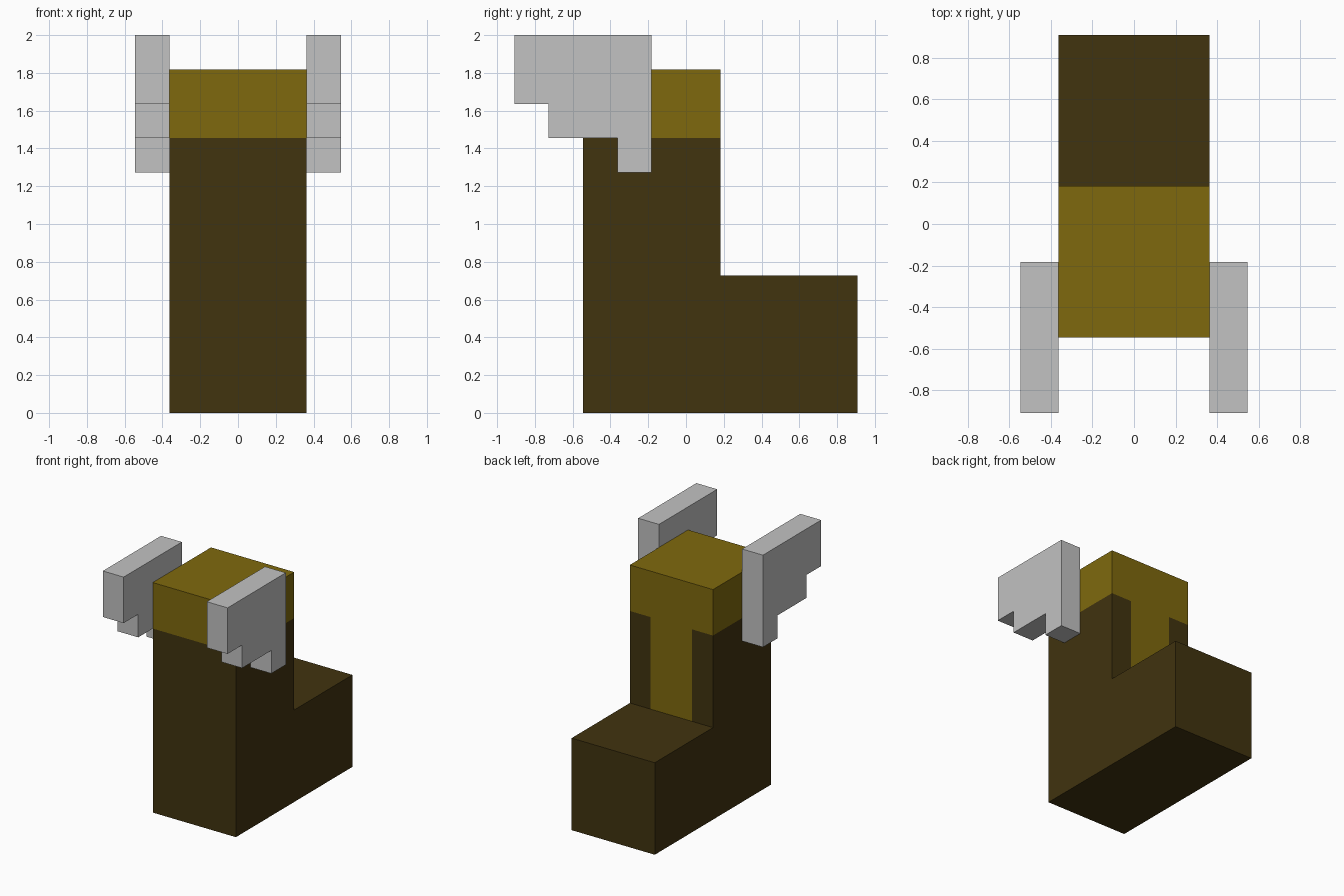
import bpy, bmesh

if "Cube" in bpy.data.objects:
    bpy.data.objects.remove(bpy.data.objects["Cube"])

U = 2 / 11  # model is laid out on a regular block grid


def material(name, rgb):
    lin = [c / 12.92 if c <= 0.04045 else ((c + 0.055) / 1.055) ** 2.4
           for c in (v / 255 for v in rgb)]
    m = bpy.data.materials.new(name)
    m.diffuse_color = (*lin, 1)
    m.use_nodes = True
    m.node_tree.nodes["Principled BSDF"].inputs["Base Color"].default_value = m.diffuse_color
    return m


brown = material("dark_brown_leather", (65, 51, 15))
gold = material("gold_trim", (127, 105, 13))
silver = material("silver_wing", (194, 194, 194))


def extrude_profile(profile, x0, x1):
    """Side profile of (y, z) grid points swept from x0 to x1."""
    bm = bmesh.new()
    face = bm.faces.new([bm.verts.new((x0 * U, y * U, z * U)) for y, z in profile])
    ext = bmesh.ops.extrude_face_region(bm, geom=[face])
    verts = [g for g in ext["geom"] if isinstance(g, bmesh.types.BMVert)]
    bmesh.ops.translate(bm, verts=verts, vec=((x1 - x0) * U, 0, 0))
    bmesh.ops.recalc_face_normals(bm, faces=bm.faces[:])
    return bm


def finish(bm, name, mats):
    me = bpy.data.meshes.new(name)
    bm.to_mesh(me)
    bm.free()
    for m in mats:
        me.materials.append(m)
    ob = bpy.data.objects.new(name, me)
    bpy.context.collection.objects.link(ob)
    return ob


# Boot: L-shaped body, cut along the trim borders
boot = extrude_profile([(-3, 0), (5, 0), (5, 4), (1, 4), (1, 10), (-3, 10)], -2, 2)
for co, no in (((0, 0, 8 * U), (0, 0, 1)), ((0, 0, 4 * U), (0, 0, 1)),
               ((-U, 0, 0), (1, 0, 0)), ((U, 0, 0), (1, 0, 0))):
    bmesh.ops.bisect_plane(boot, geom=boot.verts[:] + boot.edges[:] + boot.faces[:],
                           dist=1e-5, plane_co=co, plane_no=no)
for f in boot.faces:
    c = f.calc_center_median()
    cuff = c.z > 8.01 * U
    tongue = f.normal.y > 0.9 and c.z > 4.01 * U and abs(c.x) < U
    f.material_index = 1 if cuff or tongue else 0
finish(boot, "boot", [brown, gold])

# Wings: stepped feather plates on both sides
feathers = [(-5, 11), (-5, 9), (-4, 9), (-4, 8), (-2, 8), (-2, 7), (-1, 7), (-1, 11)]
for side, x0 in (("right", 2), ("left", -3)):
    finish(extrude_profile(feathers, x0, x0 + 1), side + "_wing", [silver])
